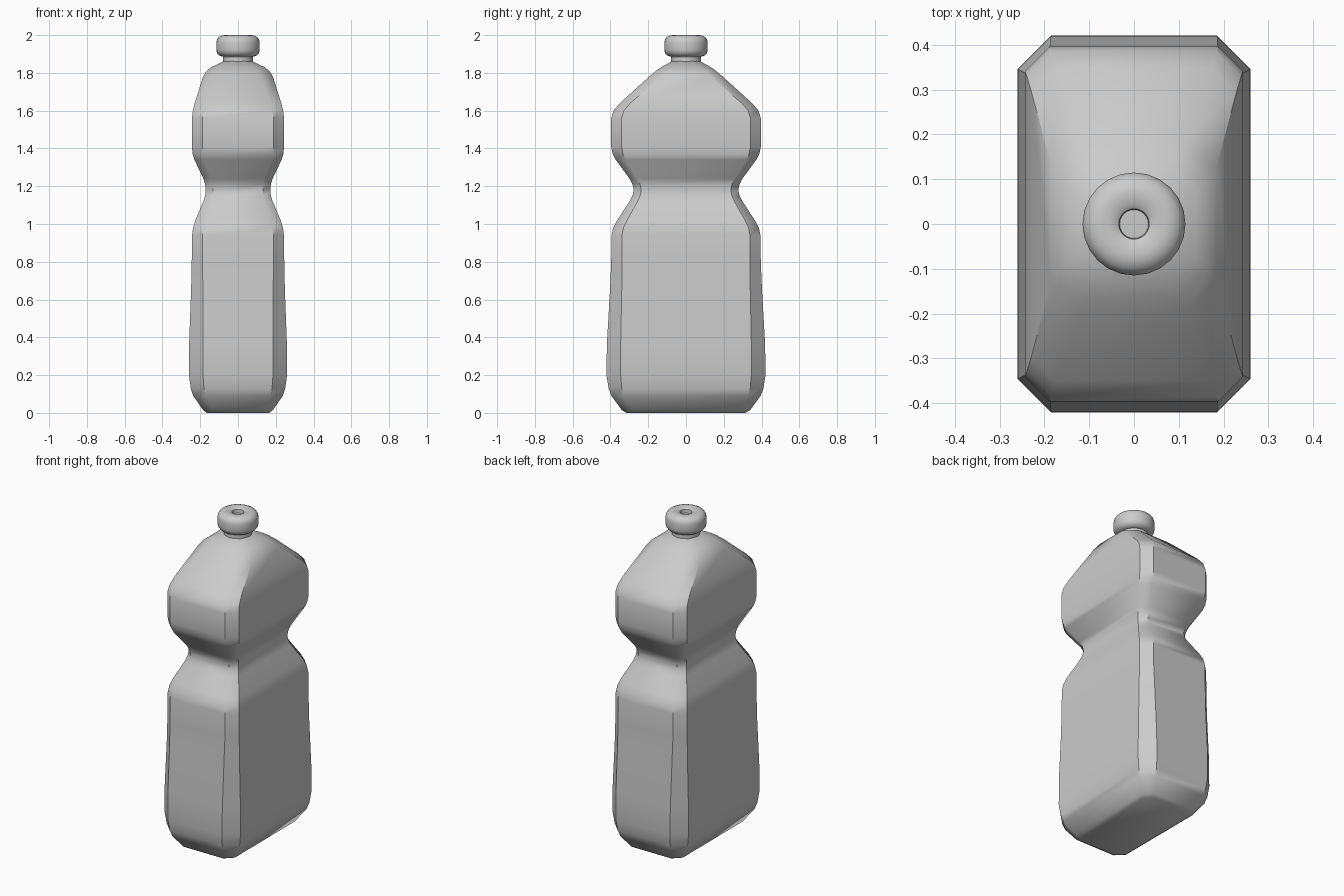
import bpy, bmesh, math

if "Cube" in bpy.data.objects:
    bpy.data.objects.remove(bpy.data.objects["Cube"])


def finish(name, bm, angle):
    bmesh.ops.recalc_face_normals(bm, faces=bm.faces)
    me = bpy.data.meshes.new(name)
    bm.to_mesh(me)
    bm.free()
    ob = bpy.data.objects.new(name, me)
    bpy.context.collection.objects.link(ob)
    bpy.ops.object.select_all(action='DESELECT')
    ob.select_set(True)
    bpy.context.view_layer.objects.active = ob
    bpy.ops.object.shade_smooth_by_angle(angle=math.radians(angle))
    return ob


def loft(name, rings, angle):
    """Skin a stack of equal-length point rings and cap both ends."""
    bm = bmesh.new()
    loops = [[bm.verts.new(p) for p in ring] for ring in rings]
    for a, b in zip(loops, loops[1:]):
        n = len(a)
        for i in range(n):
            j = (i + 1) % n
            bm.faces.new((a[i], a[j], b[j], b[i]))
    bm.faces.new(loops[0])
    bm.faces.new(loops[-1])
    return finish(name, bm, angle)


def octagon(z, hx, hy, c):
    """Rectangle with chamfered corners."""
    return [(hx, -hy + c, z), (hx, hy - c, z), (hx - c, hy, z), (-hx + c, hy, z),
            (-hx, hy - c, z), (-hx, -hy + c, z), (-hx + c, -hy, z), (hx - c, -hy, z)]


def circle(z, r, n=24):
    return [(r * math.cos(2 * math.pi * i / n), r * math.sin(2 * math.pi * i / n), z)
            for i in range(n)]


# Bottle body: height, half width, half depth, corner chamfer
body = [(0.0, .165, .315, .045), (.015, .185, .34, .05), (.09, .237, .395, .065),
        (.13, .250, .41, .07), (.20, .260, .421, .075), (.36, .259, .419, .073),
        (.66, .248, .402, .062), (.80, .245, .396, .057), (.94, .243, .394, .055),
        (.98, .238, .386, .055), (1.02, .226, .364, .052), (1.12, .183, .299, .043),
        (1.15, .174, .283, .04), (1.18, .171, .277, .04), (1.21, .174, .283, .04),
        (1.24, .183, .299, .043), (1.34, .231, .372, .052), (1.37, .240, .388, .055),
        (1.41, .244, .396, .055), (1.56, .244, .396, .055), (1.60, .239, .384, .055),
        (1.64, .229, .350, .055), (1.78, .185, .195, .065), (1.81, .167, .160, .065),
        (1.83, .142, .132, .06), (1.862, .075, .075, .044)]
loft("bottle_body", [octagon(*s) for s in body], 40)

# Neck ring between body and cap
neck = [(1.845, .07), (1.858, .08), (1.885, .08), (1.90, .06)]
loft("bottle_neck", [circle(*s) for s in neck], 35)

# Rounded cap with a small recess on top
cap = [(1.886, .082), (1.892, .098), (1.905, .111), (1.92, .115), (1.962, .115),
       (1.978, .111), (1.991, .100), (1.998, .084), (2.0, .070), (1.997, .045),
       (1.99, .034), (1.968, .032)]
loft("bottle_cap", [circle(*s) for s in cap], 45)
